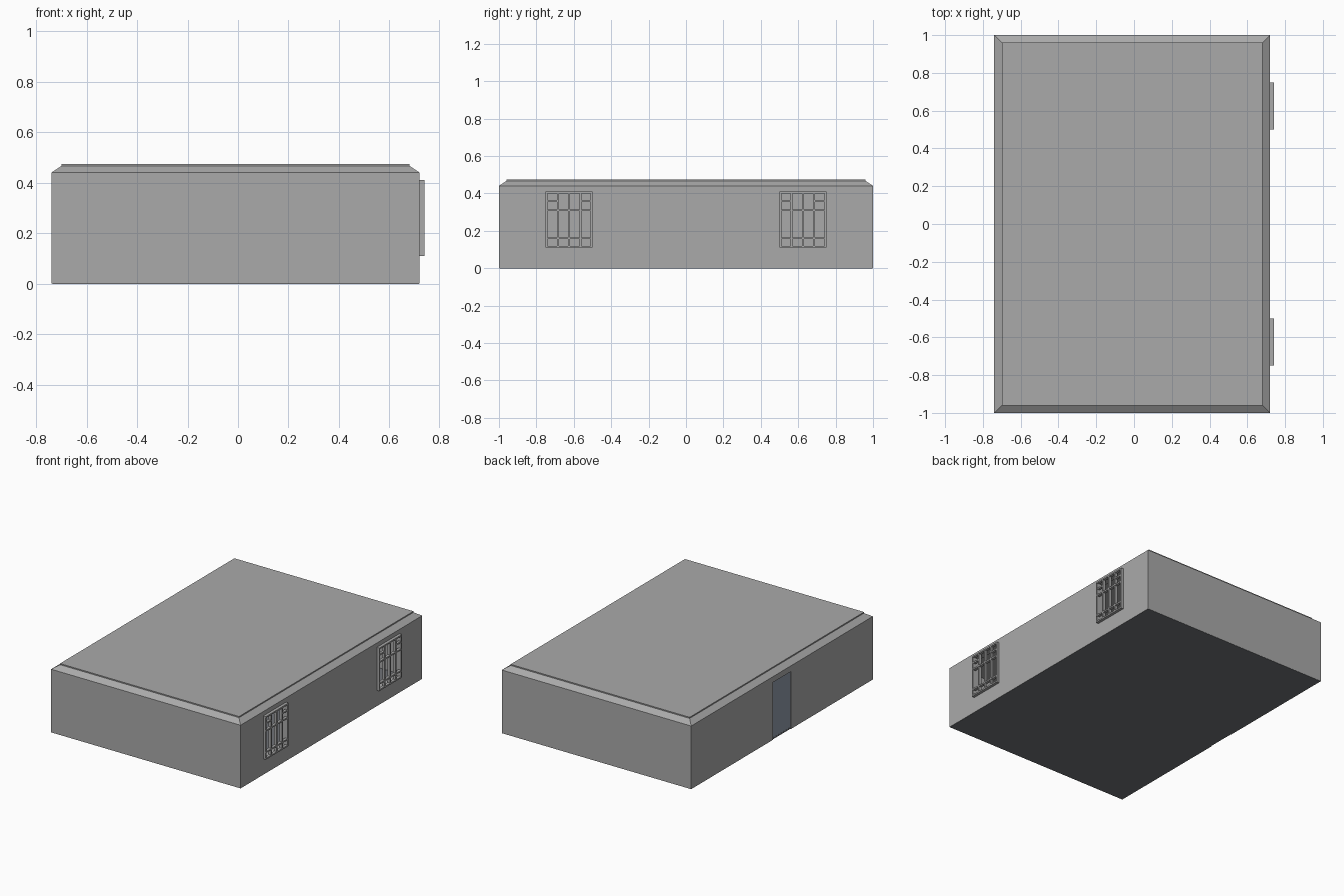
import bpy, bmesh

if "Cube" in bpy.data.objects:
    bpy.data.objects.remove(bpy.data.objects["Cube"])


def material(name, rgb):
    m = bpy.data.materials.new(name)
    m.diffuse_color = (*rgb, 1)
    m.use_nodes = True
    m.node_tree.nodes["Principled BSDF"].inputs["Base Color"].default_value = m.diffuse_color
    return m


CONCRETE = material("concrete grey", (0.40, 0.40, 0.40))
STEEL = material("blue grey", (0.28, 0.33, 0.40))
DARK = material("dark floor grey", (0.16, 0.17, 0.185))


def add_box(bm, x0, x1, y0, y1, z0, z1):
    vs = bmesh.ops.create_cube(bm, size=1)["verts"]
    for v in vs:
        v.co.x = x1 if v.co.x > 0 else x0
        v.co.y = y1 if v.co.y > 0 else y0
        v.co.z = z1 if v.co.z > 0 else z0
    return vs


def finish(bm, name, mat):
    me = bpy.data.meshes.new(name)
    bm.to_mesh(me)
    bm.free()
    me.materials.append(mat)
    ob = bpy.data.objects.new(name, me)
    bpy.context.collection.objects.link(ob)
    return ob


def box(name, mat, *dims):
    bm = bmesh.new()
    add_box(bm, *dims)
    return finish(bm, name, mat)


def cut(target, cutter):
    cutter.hide_render = True
    mod = target.modifiers.new("cut", "BOOLEAN")
    mod.operation = "DIFFERENCE"
    mod.solver = "EXACT"
    mod.object = cutter
    bpy.context.view_layer.objects.active = target
    bpy.ops.object.modifier_apply(modifier=mod.name)
    bpy.data.objects.remove(cutter)


X0, X1, Y = -0.74, 0.72, 1.0
WALL = 0.04
EAVE = 0.44
WINDOWS = {"front": (-0.75, -0.5), "back": (0.5, 0.75)}
WZ0, WZ1 = 0.11, 0.41

# Hollow walls with openings for door and windows
walls = box("walls", CONCRETE, X0, X1, -Y, Y, 0.0, EAVE)
cut(walls, box("cutter", CONCRETE, X0 + WALL, X1 - WALL, -Y + WALL, Y - WALL, -0.1, 0.6))
cut(walls, box("cutter", CONCRETE, X0 - 0.1, X0 + WALL + 0.05, -0.1, 0.1, -0.1, 0.40))
for y0, y1 in WINDOWS.values():
    cut(walls, box("cutter", CONCRETE, X1 - WALL - 0.05, X1 + 0.1, y0 + 0.005, y1 - 0.005,
                   WZ0 + 0.005, WZ1 - 0.005))

# Floor slab, just proud of the wall feet
box("floor", DARK, X0 + 0.005, X1 - 0.002, -Y + 0.002, Y - 0.002, -0.0005, 0.01)

# Door panel, slightly recessed
box("door", STEEL, X0 + 0.006, X0 + 0.03, -0.1, 0.1, 0.0, 0.40)

# Roof: sloped edge and thin top slab
bm = bmesh.new()
for v in add_box(bm, X0, X1, -Y, Y, EAVE, 0.467):
    if v.co.z > 0.45:
        v.co.x += 0.04 if v.co.x < 0 else -0.04
        v.co.y += 0.04 if v.co.y < 0 else -0.04
add_box(bm, X0 + 0.04, X1 - 0.04, -Y + 0.04, Y - 0.04, 0.467, 0.475)
finish(bm, "roof", CONCRETE)

# Window grilles: four columns, with short upper bars on the outer columns
T = 0.005
for side, (y0, y1) in WINDOWS.items():
    bm = bmesh.new()
    step = (y1 - y0 - 2 * T) / 4
    cols = [y0 + T + i * step for i in range(5)]
    for c in cols:
        add_box(bm, X1, 0.739, c - T, c + T, WZ0, WZ1)
    for z in (WZ0 + T, 0.16, 0.31, WZ1 - T):
        add_box(bm, X1, 0.74, y0, y1, z - T, z + T)
    for a, b in ((cols[0], cols[1]), (cols[3], cols[4])):
        add_box(bm, X1, 0.738, a, b, 0.36 - T, 0.36 + T)
    finish(bm, side + "_window_grille", CONCRETE)
